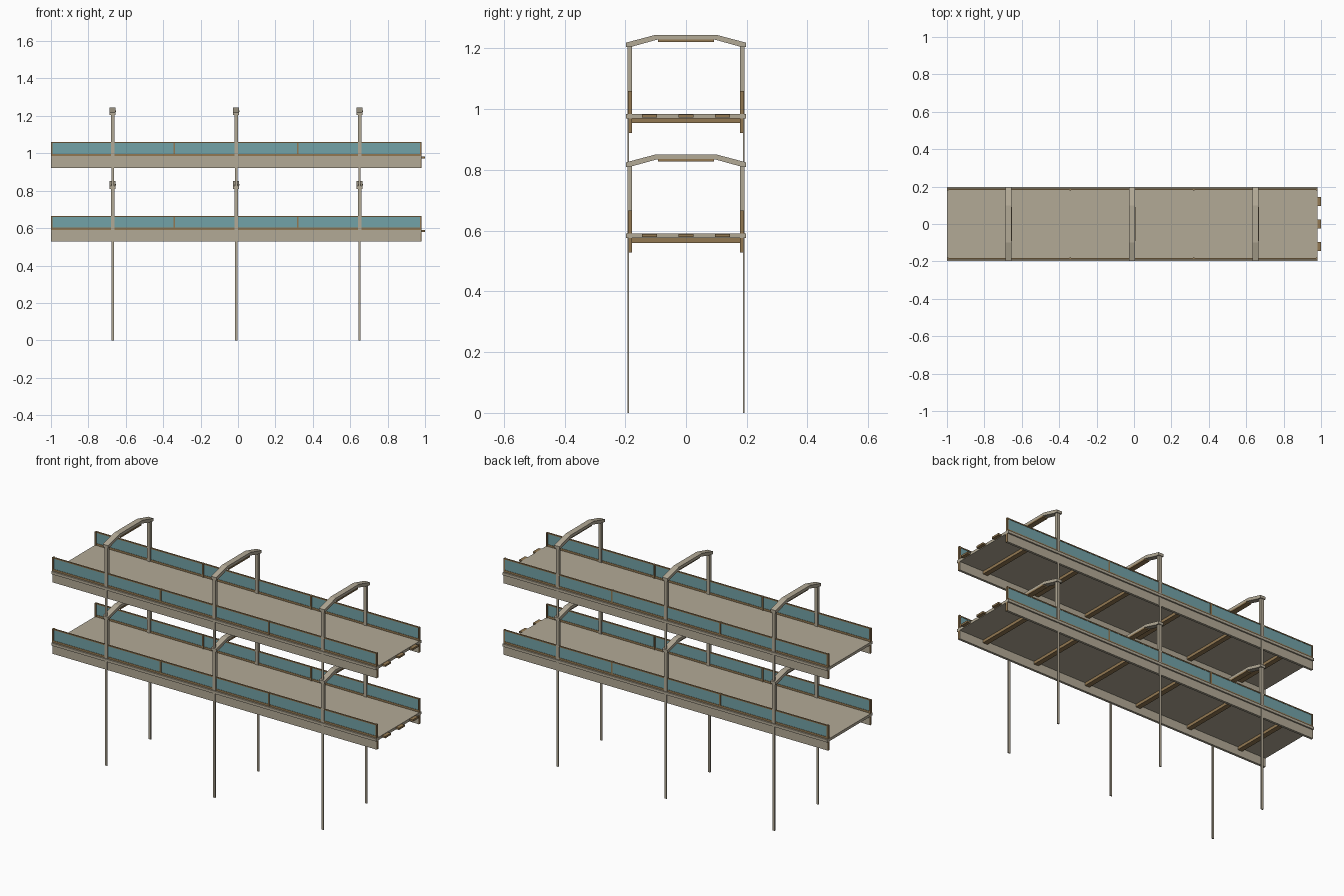
import bpy
import bmesh

if "Cube" in bpy.data.objects:
    bpy.data.objects.remove(bpy.data.objects["Cube"])


def material(name, rgb):
    m = bpy.data.materials.new(name)
    m.diffuse_color = (*rgb, 1)
    m.use_nodes = True
    m.node_tree.nodes["Principled BSDF"].inputs["Base Color"].default_value = m.diffuse_color
    return m


BEIGE = material("warm grey paint", (0.45, 0.40, 0.305))
BROWN = material("bronze brown", (0.29, 0.19, 0.085))
TEAL = material("teal glass", (0.17, 0.36, 0.39))


def make(name, bm, mat):
    bmesh.ops.recalc_face_normals(bm, faces=bm.faces)
    me = bpy.data.meshes.new(name)
    bm.to_mesh(me)
    bm.free()
    me.materials.append(mat)
    ob = bpy.data.objects.new(name, me)
    bpy.context.collection.objects.link(ob)
    return ob


def box(name, x, y, z, mat):
    """Box from (min, max) ranges on each axis."""
    bm = bmesh.new()
    bmesh.ops.create_cube(bm, size=1)
    for v in bm.verts:
        v.co = [r[0] if c < 0 else r[1] for c, r in zip(v.co, (x, y, z))]
    return make(name, bm, mat)


def around(c, half):
    return (c - half, c + half)


def side_range(side, inner, outer):
    return tuple(sorted((side * inner, side * outer)))


def arch(name, x, lift, half):
    """Bent roof beam: a profile in the y-z plane pushed along x."""
    top = [(-0.198, 1.219), (-0.1, 1.245), (0.1, 1.245), (0.198, 1.219)]
    low = [(0.198, 1.204), (0.178, 1.206), (0.095, 1.229),
           (-0.095, 1.229), (-0.178, 1.206), (-0.198, 1.204)]
    bm = bmesh.new()
    f = bm.faces.new([bm.verts.new((x - half, y, z + lift)) for y, z in top + low])
    new = bmesh.ops.extrude_face_region(bm, geom=[f])["geom"]
    bmesh.ops.translate(bm, vec=(2 * half, 0, 0),
                        verts=[v for v in new if isinstance(v, bmesh.types.BMVert)])
    make(name, bm, BEIGE)


X0, X1 = -1.0, 0.98
FRAMES = (-0.67, -0.01, 0.65)
POSTS = (-0.34, 0.32)


def walkway(level, lift):
    def part(name, x, y, z, mat):
        box(f"{level}_{name}", x, y, (z[0] + lift, z[1] + lift), mat)

    # Floor slab, cross beams underneath, connector tabs at one end
    part("deck", (X0, X1), (-0.198, 0.198), (0.970, 0.985), BEIGE)
    for i in range(6):
        part("cross_beam", around(-0.835 + 0.33 * i, 0.014), (-0.18, 0.18),
             (0.954, 0.971), BROWN)
    for y in (-0.12, 0, 0.12):
        part("connector_tab", (0.95, 1.0), around(y, 0.025), (0.973, 0.983), BROWN)

    for s in (-1, 1):
        # Edge girder with end caps
        part("girder", (X0 + 0.003, X1 - 0.003), side_range(s, 0.177, 0.19),
             (0.922, 0.971), BEIGE)
        for a in (X0, X1 - 0.003):
            part("girder_cap", (a, a + 0.003), side_range(s, 0.177, 0.19),
                 (0.922, 0.971), BROWN)
        # Glass parapet, rails and small posts
        part("parapet_glass", (X0 + 0.004, X1 - 0.004), side_range(s, 0.184, 0.188),
             (0.985, 1.056), TEAL)
        part("top_rail", (X0, X1), side_range(s, 0.182, 0.190), (1.054, 1.060), BROWN)
        part("bottom_rail", (X0, X1), side_range(s, 0.182, 0.190), (0.985, 0.996), BROWN)
        for x in (X0 + 0.004, *POSTS, X1 - 0.004):
            part("parapet_post", around(x, 0.004), side_range(s, 0.178, 0.191),
                 (0.985, 1.060), BROWN)
        # Portal columns
        for x in FRAMES:
            part("column", around(x, 0.009), side_range(s, 0.177, 0.193),
                 (0.984, 1.212), BEIGE)

    # Portal arches with a lamp strip below each
    for x in FRAMES:
        arch(f"{level}_arch", x, lift, 0.016)
        part("lamp_strip", (x - 0.012, x + 0.018), (-0.092, 0.092),
             (1.222, 1.230), BROWN)


walkway("upper", 0.0)
walkway("lower", -0.394)

# Slim legs carrying both levels
for x in FRAMES:
    for s in (-1, 1):
        box("support_leg", around(x, 0.006), side_range(s, 0.187, 0.193), (0, 0.975), BEIGE)
